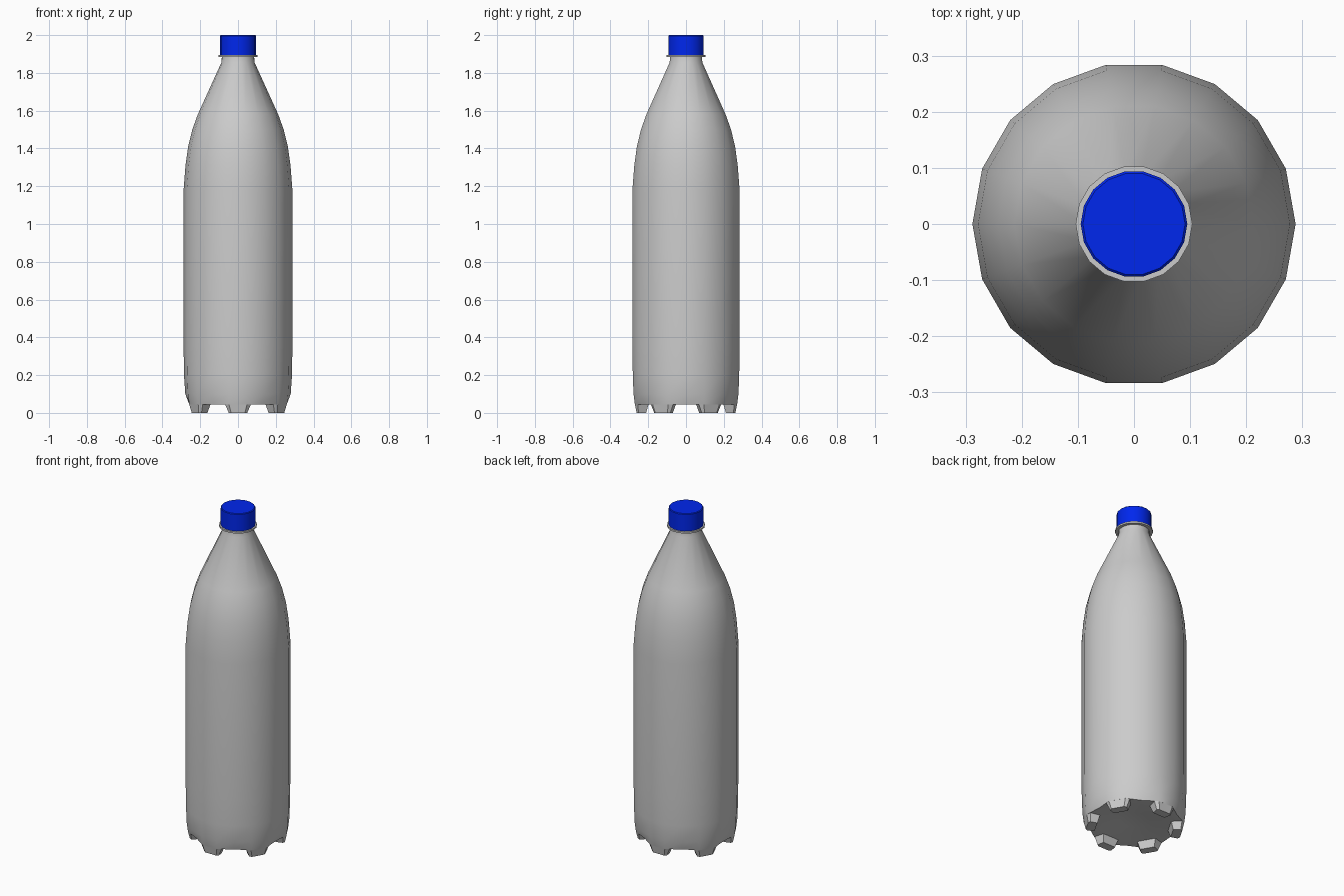
import bpy, bmesh
from math import sin, cos, radians

if "Cube" in bpy.data.objects:
    bpy.data.objects.remove(bpy.data.objects["Cube"])

SIDES = 18


def pt(r, deg, z):
    return (r * cos(radians(deg)), r * sin(radians(deg)), z)


def finish(bm, name, angle=35, color=None):
    bmesh.ops.recalc_face_normals(bm, faces=bm.faces[:])
    mesh = bpy.data.meshes.new(name)
    bm.to_mesh(mesh)
    bm.free()
    ob = bpy.data.objects.new(name, mesh)
    bpy.context.collection.objects.link(ob)
    bpy.ops.object.select_all(action='DESELECT')
    ob.select_set(True)
    bpy.context.view_layer.objects.active = ob
    bpy.ops.object.shade_smooth_by_angle(angle=radians(angle))
    if color:
        mat = bpy.data.materials.new(name + "_color")
        mat.diffuse_color = color
        mat.use_nodes = True
        mat.node_tree.nodes["Principled BSDF"].inputs["Base Color"].default_value = mat.diffuse_color
        mesh.materials.append(mat)
    return ob


def lathe(name, profile, **kw):
    """Turn (radius, z[, radius of every third corner]) rings into a closed solid."""
    bm = bmesh.new()
    rings = []
    for r, z, *tuck in profile:
        radii = [tuck[0] if tuck and i % 3 == 0 else r for i in range(SIDES)]
        rings.append([bm.verts.new(pt(radii[i], i * 360 / SIDES, z)) for i in range(SIDES)])
    for a, b in zip(rings, rings[1:]):
        for i in range(SIDES):
            j = (i + 1) % SIDES
            bm.faces.new((a[i], a[j], b[j], b[i]))
    bm.faces.new(rings[0])
    bm.faces.new(rings[-1])
    return finish(bm, name, **kw)


# Bottle body: dished base, tucked lower edge between feet, shoulder and neck
lathe("bottle_body", [
    (0.08, 0.065), (0.205, 0.045), (0.275, 0.045, 0.252), (0.282, 0.10, 0.279),
    (0.286, 0.20), (0.288, 0.36), (0.288, 1.18), (0.278, 1.31), (0.264, 1.41),
    (0.242, 1.50), (0.213, 1.58), (0.088, 1.855), (0.085, 1.89)])

# Neck flange
lathe("neck_ring", [(0.08, 1.885), (0.104, 1.885), (0.104, 1.895), (0.08, 1.895)])

# Screw cap
lathe("cap", [(0.095, 1.895), (0.095, 1.996), (0.091, 2.0)], angle=30,
      color=(0.0, 0.02, 0.85, 1))

# Six tapered feet
bm = bmesh.new()
for k in range(6):
    c = 30 + 60 * k
    top = [(0.205, -15), (0.264, -15), (0.275, -10), (0.275, 10), (0.264, 15), (0.205, 15)]
    low = [(0.215, -11), (0.256, -11), (0.264, -8), (0.264, 8), (0.256, 11), (0.215, 11)]
    t = [bm.verts.new(pt(r, c + a, 0.046)) for r, a in top]
    b = [bm.verts.new(pt(r, c + a, 0.0)) for r, a in low]
    bm.faces.new(t)
    bm.faces.new(b)
    for i in range(6):
        j = (i + 1) % 6
        bm.faces.new((t[i], t[j], b[j], b[i]))
finish(bm, "feet")
